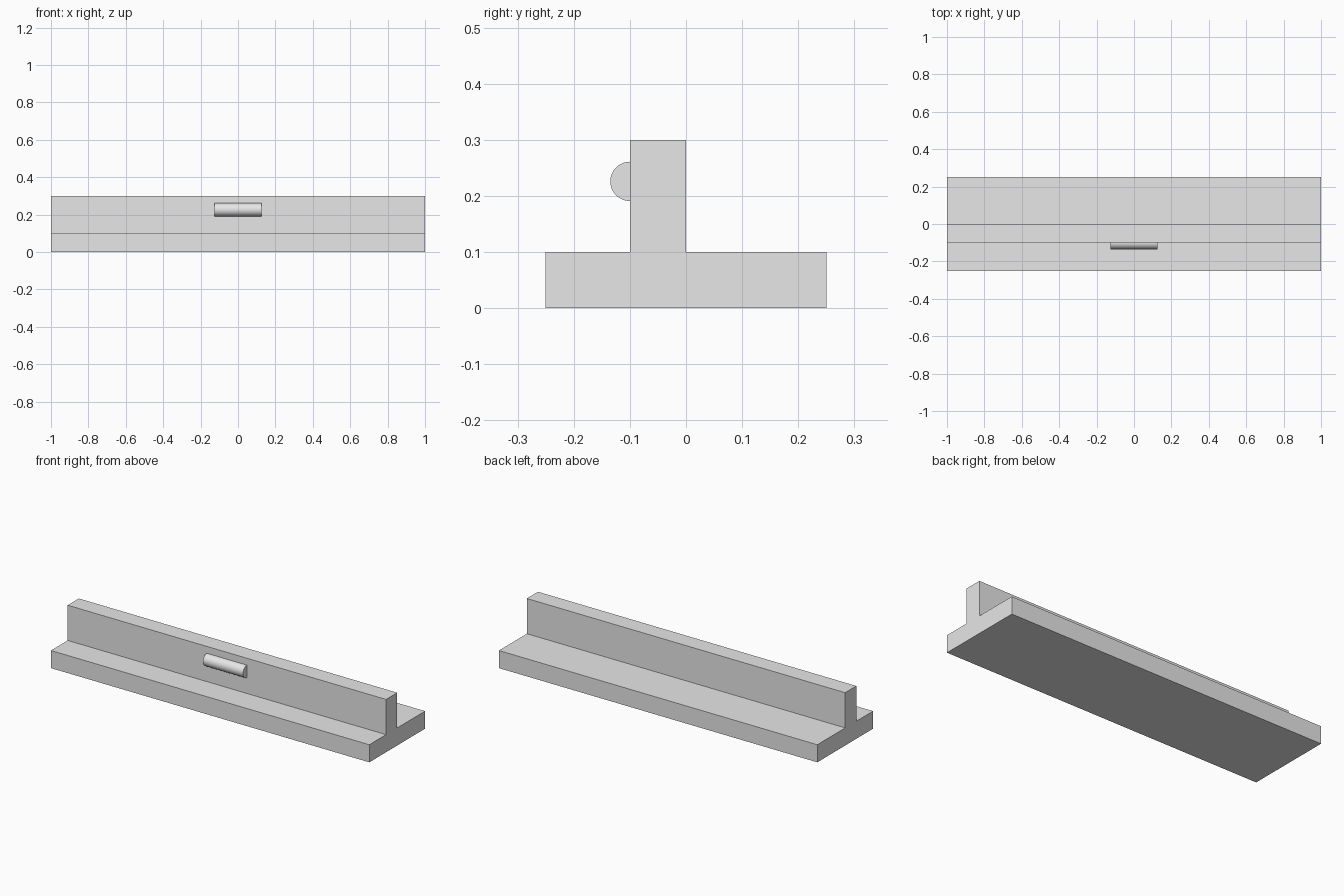
import bpy, bmesh
from math import pi, sin, cos

cube = bpy.data.objects.get("Cube")
if cube:
    bpy.data.objects.remove(cube, do_unlink=True)

grey = bpy.data.materials.new("light_grey")
grey.use_nodes = True
grey.diffuse_color = (0.8, 0.8, 0.8, 1)
grey.node_tree.nodes["Principled BSDF"].inputs["Base Color"].default_value = (0.8, 0.8, 0.8, 1)


def extrude_profile(name, profile, half_length):
    """Sweep a closed (y, z) outline along x, centred on x = 0."""
    bm = bmesh.new()
    face = bm.faces.new([bm.verts.new((-half_length, y, z)) for y, z in profile])
    swept = bmesh.ops.extrude_face_region(bm, geom=[face], use_keep_orig=True)
    moved = [v for v in swept["geom"] if isinstance(v, bmesh.types.BMVert)]
    bmesh.ops.translate(bm, verts=moved, vec=(2 * half_length, 0, 0))
    bmesh.ops.recalc_face_normals(bm, faces=bm.faces)
    mesh = bpy.data.meshes.new(name)
    bm.to_mesh(mesh)
    bm.free()
    mesh.materials.append(grey)
    obj = bpy.data.objects.new(name, mesh)
    bpy.context.collection.objects.link(obj)
    return obj


# Base slab with the upright wall, one T-shaped section
extrude_profile("base_and_wall", [
    (-0.25, 0), (0.25, 0), (0.25, 0.1), (0, 0.1),
    (0, 0.3), (-0.1, 0.3), (-0.1, 0.1), (-0.25, 0.1)], 1)

# Half-round bar on the front of the wall
radius, steps = 0.035, 24
arc = [(-0.1 - radius * sin(pi * i / steps), 0.226 + radius * cos(pi * i / steps))
       for i in range(steps + 1)]
bar = extrude_profile("half_round_bar", arc, 0.126)
bpy.ops.object.select_all(action="DESELECT")
bar.select_set(True)
bpy.context.view_layer.objects.active = bar
bpy.ops.object.shade_smooth_by_angle()
